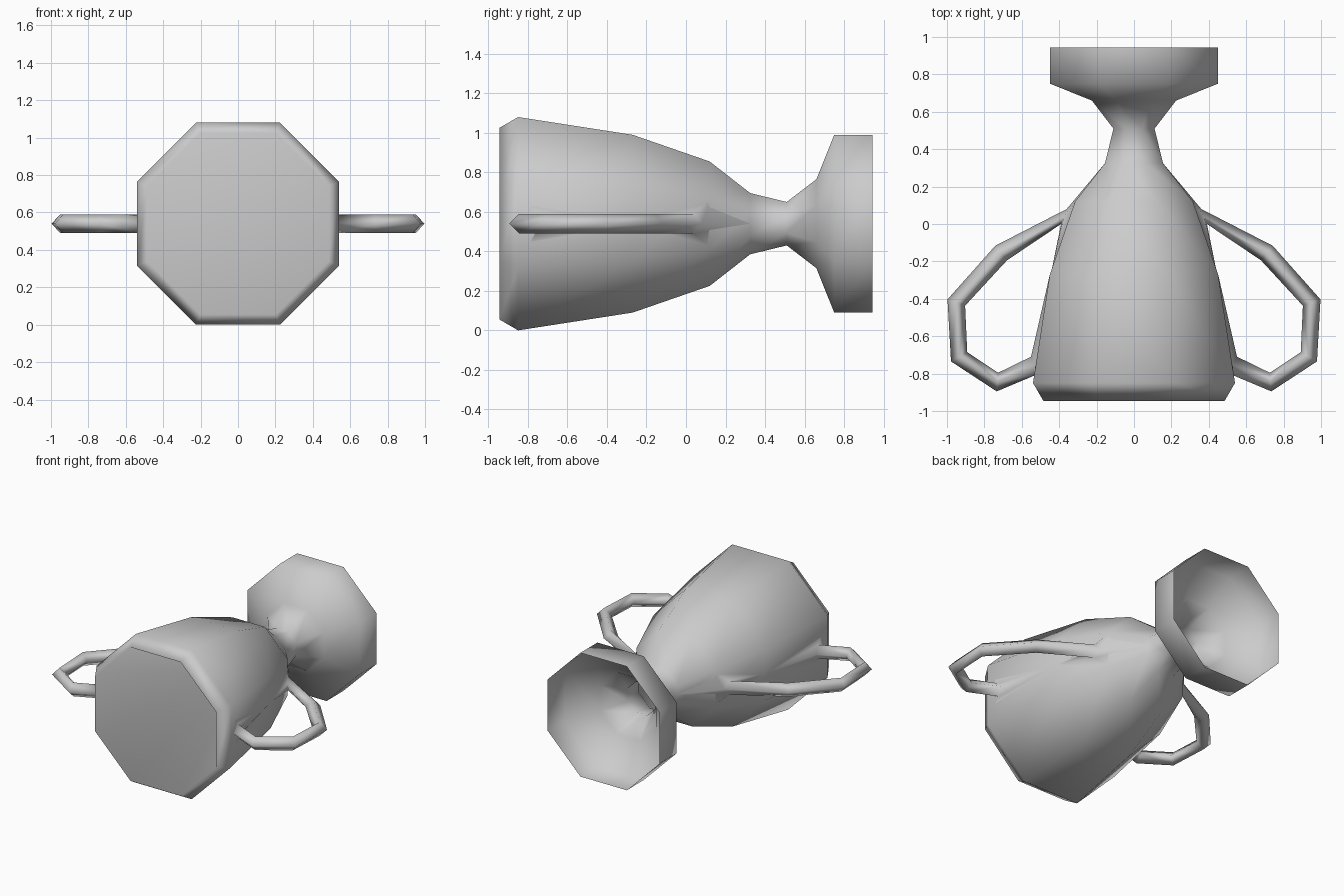
import bpy, bmesh, math
from mathutils import Vector

if "Cube" in bpy.data.objects:
    bpy.data.objects.remove(bpy.data.objects["Cube"])

CZ = 0.54  # height of the trophy's axis as it lies on its side


def finish(name, bm, angle):
    bmesh.ops.recalc_face_normals(bm, faces=bm.faces)
    me = bpy.data.meshes.new(name)
    bm.to_mesh(me)
    bm.free()
    ob = bpy.data.objects.new(name, me)
    bpy.context.collection.objects.link(ob)
    bpy.ops.object.select_all(action='DESELECT')
    ob.select_set(True)
    bpy.context.view_layer.objects.active = ob
    bpy.ops.object.shade_smooth_by_angle(angle=math.radians(angle))
    return ob


def bridge(bm, rings):
    for a, b in zip(rings, rings[1:]):
        n = len(a)
        for i in range(n):
            bm.faces.new((a[i], a[(i + 1) % n], b[(i + 1) % n], b[i]))


# Cup, neck and hollow foot: octagonal lathe along y (y, flat-side radius)
profile = [(-0.945, 0.485), (-0.85, 0.54), (-0.27, 0.45), (0.12, 0.315),
           (0.325, 0.155), (0.51, 0.11), (0.66, 0.225), (0.75, 0.449), (0.945, 0.449)]
bm = bmesh.new()
rings = []
for y, apothem in profile:
    r = apothem / math.cos(math.pi / 8)
    angles = [math.pi / 8 + i * math.pi / 4 for i in range(8)]
    rings.append([bm.verts.new((r * math.cos(a), y, CZ + r * math.sin(a))) for a in angles])
bridge(bm, rings)
# Deep funnel-shaped inside of the cup; the foot stays open
centre = bm.verts.new((0, 0.1, CZ))
for i in range(8):
    bm.faces.new((rings[0][i], rings[0][(i + 1) % 8], centre))
finish("cup_body", bm, 180)


# Handles: diamond section swept along a bent path, roots flared into the cup
path = [(0.375, 0.04), (0.71, -0.155), (0.95, -0.42), (0.935, -0.71),
        (0.73, -0.845), (0.53, -0.755)]
# root flares on the cup wall: inner point, edge point (with half height), outer point
top_root = [(0.445, -0.27), (0.31, 0.12), 0.12, (0.155, 0.325)]
low_root = [(0.45, -0.27), (0.53, -0.8), 0.11, (0.535, -0.85)]


def handle(name, side):
    def at(p, dz=0.0):
        return Vector((side * p[0], p[1], CZ + dz))

    def flare(bm, root):
        inner, edge, h, outer = root
        return [bm.verts.new(v) for v in (at(inner), at(edge, h), at(outer), at(edge, -h))]

    bm = bmesh.new()
    rings = [flare(bm, top_root)]
    for i, p in enumerate(path):
        q = Vector(p)
        d_in = (q - Vector(path[max(i - 1, 0)])).normalized()
        d_out = (Vector(path[min(i + 1, len(path) - 1)]) - q).normalized()
        d = (d_in + d_out).normalized()
        o = Vector((d.y, -d.x)) * 0.05  # towards the inside of the loop
        if i == 0:  # root lies along the cup wall
            o = Vector((0.015, -0.04))
        rings.append([bm.verts.new(v) for v in
                      (at(q + o), at(q, 0.05), at(q - o), at(q, -0.05))])
    rings.append(flare(bm, low_root))
    bridge(bm, rings)
    finish(name, bm, 180)


handle("right_handle", 1)
handle("left_handle", -1)
